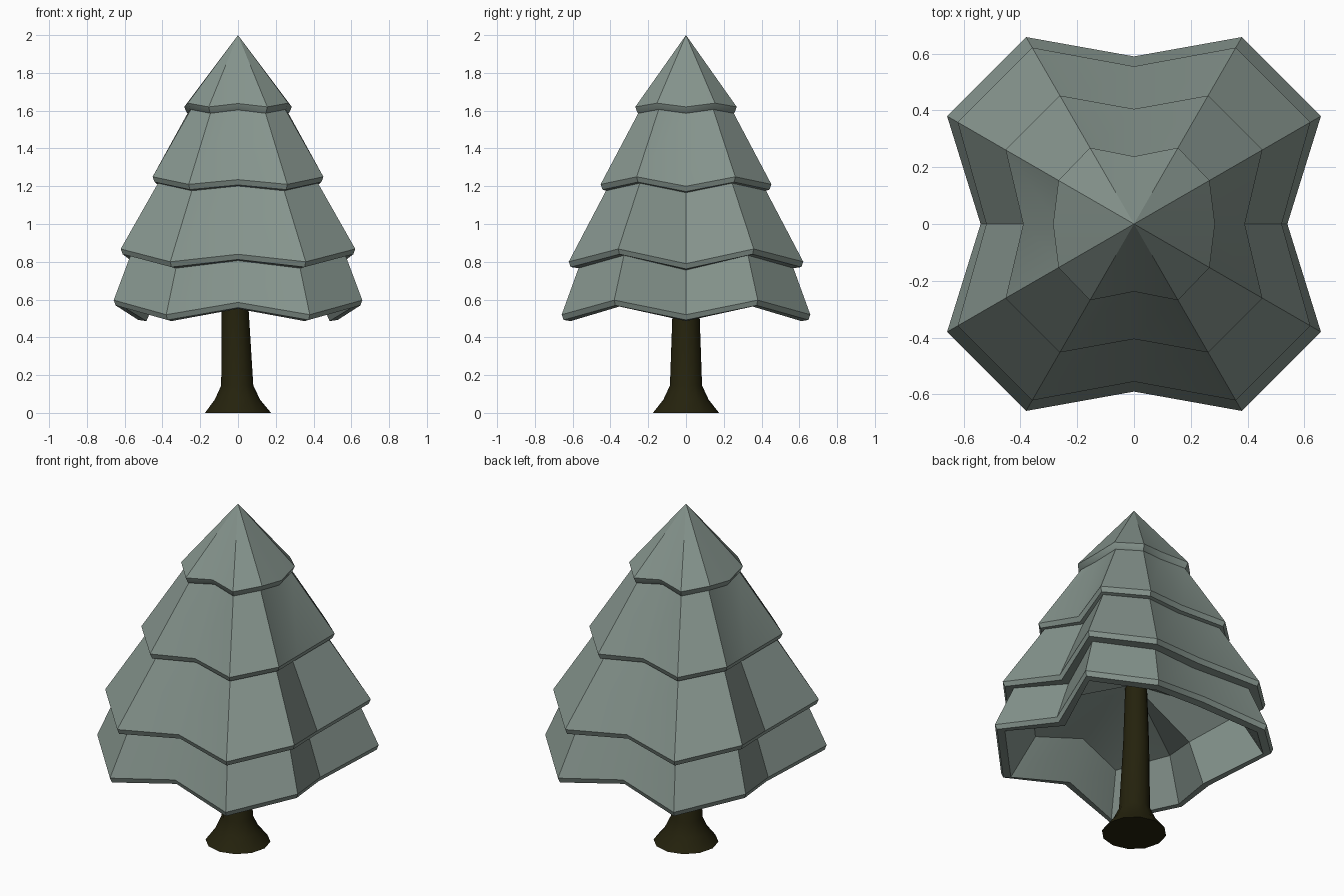
import bpy, bmesh, math

if "Cube" in bpy.data.objects:
    bpy.data.objects.remove(bpy.data.objects["Cube"])


def material(name, rgb):
    m = bpy.data.materials.new(name)
    m.diffuse_color = (*rgb, 1)
    m.use_nodes = True
    m.node_tree.nodes["Principled BSDF"].inputs["Base Color"].default_value = m.diffuse_color
    return m


def loft(name, rings, mat, tip=None, inner=None, angle=35):
    """Skin a stack of point rings, closing ends with a point or a flat cap."""
    bm = bmesh.new()
    loops = [[bm.verts.new(p) for p in ring] for ring in rings]
    n = len(loops[0])
    for a, b in zip(loops, loops[1:]):
        for i in range(n):
            j = (i + 1) % n
            bm.faces.new((a[i], a[j], b[j], b[i]))
    for loop, point in ((loops[0], inner), (loops[-1], tip)):
        if point:
            v = bm.verts.new(point)
            for i in range(n):
                bm.faces.new((loop[i], loop[(i + 1) % n], v))
        else:
            bm.faces.new(loop)
    bmesh.ops.recalc_face_normals(bm, faces=bm.faces)
    me = bpy.data.meshes.new(name)
    bm.to_mesh(me)
    bm.free()
    me.materials.append(mat)
    ob = bpy.data.objects.new(name, me)
    bpy.context.collection.objects.link(ob)
    bpy.ops.object.select_all(action='DESELECT')
    bpy.context.view_layer.objects.active = ob
    ob.select_set(True)
    bpy.ops.object.shade_smooth_by_angle(angle=math.radians(angle))
    return ob


# Sector pattern: the four outline values (0, 30, 60, 90 degrees) mirrored round
PATTERN = [0, 1, 2, 3, 2, 1, 0, 1, 2, 3, 2, 1]


def tier_ring(radii, heights, inset=0.0, drop=0.0, scale=1.0):
    pts = []
    for i, k in enumerate(PATTERN):
        a = i * math.pi / 6
        r = (radii[k] - inset) * scale
        pts.append((r * math.cos(a), r * math.sin(a), heights[k] - drop))
    return pts


foliage_mat = material("grey green needles", (0.235, 0.295, 0.265))
bark_mat = material("dark bark", (0.018, 0.016, 0.004))

# Foliage tiers: radii, rim heights, underside inset
tiers = [
    ((0.54, 0.76, 0.76, 0.59), (0.52, 0.597, 0.52, 0.585), 0.055),
    ((0.52, 0.717, 0.717, 0.555), (0.79, 0.868, 0.80, 0.84), 0.06),
    ((0.39, 0.522, 0.522, 0.405), (1.20, 1.25, 1.21, 1.235), 0.033),
    ((0.285, 0.307, 0.31, 0.238), (1.62, 1.64, 1.62, 1.638), 0.018),
]
rings = []
# Hollow underside of the lowest tier
r0, z0, in0 = tiers[0]
rings.append(tier_ring(r0, z0, in0, -0.19, 0.8))
for radii, heights, inset in tiers:
    rings.append(tier_ring(radii, heights, inset, 0.034))
    rings.append(tier_ring(radii, heights, 0.012, 0.028))
    rings.append(tier_ring(radii, heights))
loft("foliage", rings, foliage_mat, tip=(0, 0, 2.0), inner=(0, 0, 0.92))

# Trunk with flared foot: height, radius, x shift
trunk = [(0, 0.175, 0), (0.07, 0.12, -0.003), (0.145, 0.085, -0.004),
         (0.55, 0.071, -0.015), (0.9, 0.06, -0.015)]
trunk_rings = [[(x + r * math.cos(i * math.pi / 6), r * math.sin(i * math.pi / 6), z)
                for i in range(12)] for z, r, x in trunk]
loft("trunk", trunk_rings, bark_mat, angle=40)
